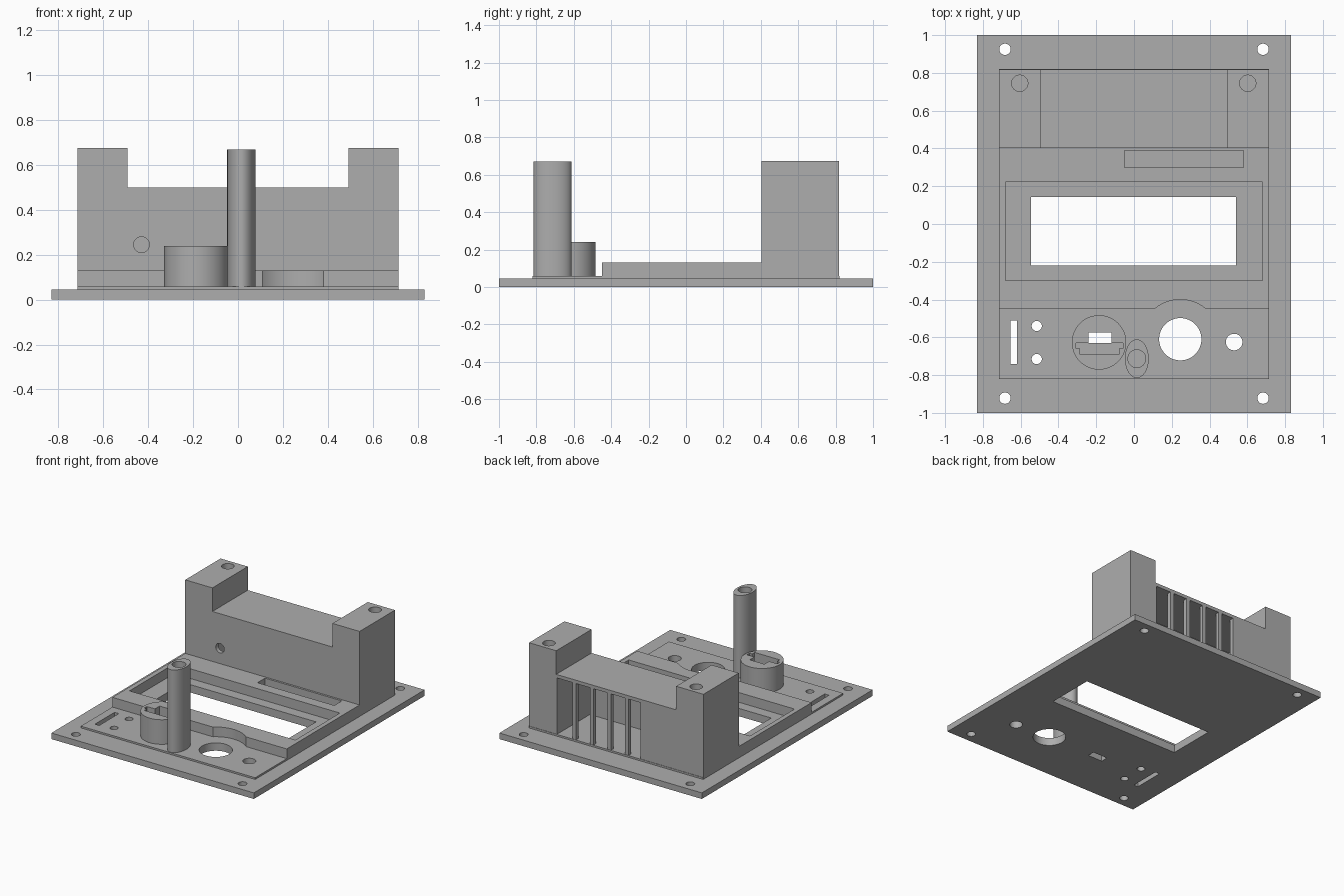
import bpy, bmesh
from math import cos, sin, tau, radians

cube = bpy.data.objects.get("Cube")
if cube:
    bpy.data.objects.remove(cube, do_unlink=True)

grey = bpy.data.materials.new("plain grey")
grey.use_nodes = True
COLOUR = (0.42, 0.42, 0.42, 1)
grey.diffuse_color = COLOUR
grey.node_tree.nodes["Principled BSDF"].inputs["Base Color"].default_value = COLOUR


def prism(name, points, direction):
    """Extrude a closed outline along a direction."""
    bm = bmesh.new()
    face = bm.faces.new([bm.verts.new(p) for p in points])
    new = bmesh.ops.extrude_face_region(bm, geom=[face])["geom"]
    moved = [v for v in new if isinstance(v, bmesh.types.BMVert)]
    bmesh.ops.translate(bm, verts=moved, vec=direction)
    bmesh.ops.recalc_face_normals(bm, faces=bm.faces)
    mesh = bpy.data.meshes.new(name)
    bm.to_mesh(mesh)
    bm.free()
    mesh.materials.append(grey)
    obj = bpy.data.objects.new(name, mesh)
    bpy.context.collection.objects.link(obj)
    return obj


def box(name, x0, x1, y0, y1, z0, z1):
    outline = [(x0, y0, z0), (x1, y0, z0), (x1, y1, z0), (x0, y1, z0)]
    return prism(name, outline, (0, 0, z1 - z0))


def post(name, x, y, rx, z0, z1, ry=None, sides=64):
    ry = ry or rx
    ring = [(x + rx * cos(tau * i / sides), y + ry * sin(tau * i / sides), z0)
            for i in range(sides)]
    return prism(name, ring, (0, 0, z1 - z0))


def cut(obj, *cutters):
    """Subtract each cutter and discard it."""
    for cutter in cutters:
        cutter.hide_render = True
        mod = obj.modifiers.new("cut", 'BOOLEAN')
        mod.operation = 'DIFFERENCE'
        mod.solver = 'EXACT'
        mod.object = cutter
        with bpy.context.temp_override(object=obj, active_object=obj):
            bpy.ops.object.modifier_apply(modifier=mod.name)
        bpy.data.objects.remove(cutter, do_unlink=True)


BASE, LAYER, FRAME = 0.045, 0.058, 0.13
LOW, HIGH = -0.1, 0.9
W = 0.715

# Flat plates
base = box("base_plate", -0.83, 0.83, -1, 1, 0, BASE)
layer = box("panel_layer", -W, W, -0.82, 0.82, BASE, LAYER)

# Corner screw holes
for x in (-0.683, 0.683):
    for y in (-0.922, 0.925):
        cut(base, post("hole", x, y, 0.03, LOW, HIGH, sides=32))

# Control openings through both plates
HOLES = [(-0.515, -0.54, 0.027), (-0.515, -0.715, 0.027),
         (0.245, -0.61, 0.112), (0.53, -0.625, 0.044)]
for plate in (base, layer):
    for x, y, r in HOLES:
        cut(plate, post("hole", x, y, r, LOW, HIGH))
    cut(plate,
        box("slot", -0.655, -0.62, -0.74, -0.51, LOW, HIGH),
        box("window", -0.24, -0.12, -0.63, -0.575, LOW, HIGH),
        box("screen", -0.545, 0.54, -0.22, 0.142, LOW, HIGH))

# Raised screen frame with pocket, connector slot and round relief
frame = box("screen_frame", -W, W, -0.45, 0.405, LAYER, FRAME)
cut(frame,
    box("pocket", -0.68, 0.68, -0.30, 0.222, LOW, HIGH),
    box("slot", -0.05, 0.58, 0.30, 0.388, LOW, HIGH),
    post("relief", 0.245, -0.61, 0.21, LOW, HIGH, sides=96))

# Rear housing: U-shaped silhouette, hollow, open at the back
FRONT, BACK, INNER, TOP, MID = 0.403, 0.817, 0.492, 0.675, 0.5
outline = [(-W, LAYER), (W, LAYER), (W, TOP), (INNER, TOP),
           (INNER, MID), (-INNER, MID), (-INNER, TOP), (-W, TOP)]
housing = prism("rear_housing", [(x, FRONT, z) for x, z in outline],
                (0, BACK - FRONT, 0))
cable = [(-0.43 + 0.035 * cos(tau * i / 32), 0.3, 0.245 + 0.035 * sin(tau * i / 32))
         for i in range(32)]
cut(housing,
    box("cavity", -0.485, 0.485, 0.433, 0.787, LOW, 0.475),
    box("opening", -0.2, 0.485, 0.6, 0.9, LOW, 0.475),
    prism("cable_hole", cable, (0, 0.2, 0)),
    post("screw", -0.605, 0.745, 0.043, 0.4, HIGH),
    post("screw", 0.602, 0.745, 0.043, 0.4, HIGH))

# Vent bars across the rear opening
for i in range(4):
    x = 0.345 - 0.144 * i
    box(f"vent_bar_{i + 1}", x - 0.015, x + 0.015, 0.787, BACK, LAYER, 0.475)

# Switch boss with stepped socket
boss = post("switch_boss", -0.185, -0.627, 0.144, LAYER, 0.24)
cut(boss,
    box("window", -0.24, -0.12, -0.64, -0.575, LOW, HIGH),
    box("wide_step", -0.307, -0.057, -0.66, -0.63, LOW, HIGH),
    box("narrow_step", -0.285, -0.08, -0.69, -0.65, LOW, HIGH))

# Tall oval post with a bore
tall = post("tall_post", 0.015, -0.713, 0.063, LAYER, 0.67, ry=0.102)
cut(tall, post("bore", 0.015, -0.713, 0.047, 0.1, HIGH))

# Smooth round walls, keep edges sharp
bpy.ops.object.select_all(action='DESELECT')
for obj in (base, layer, frame, housing, boss, tall):
    obj.select_set(True)
    bpy.context.view_layer.objects.active = obj
bpy.ops.object.shade_smooth_by_angle(angle=radians(30))
